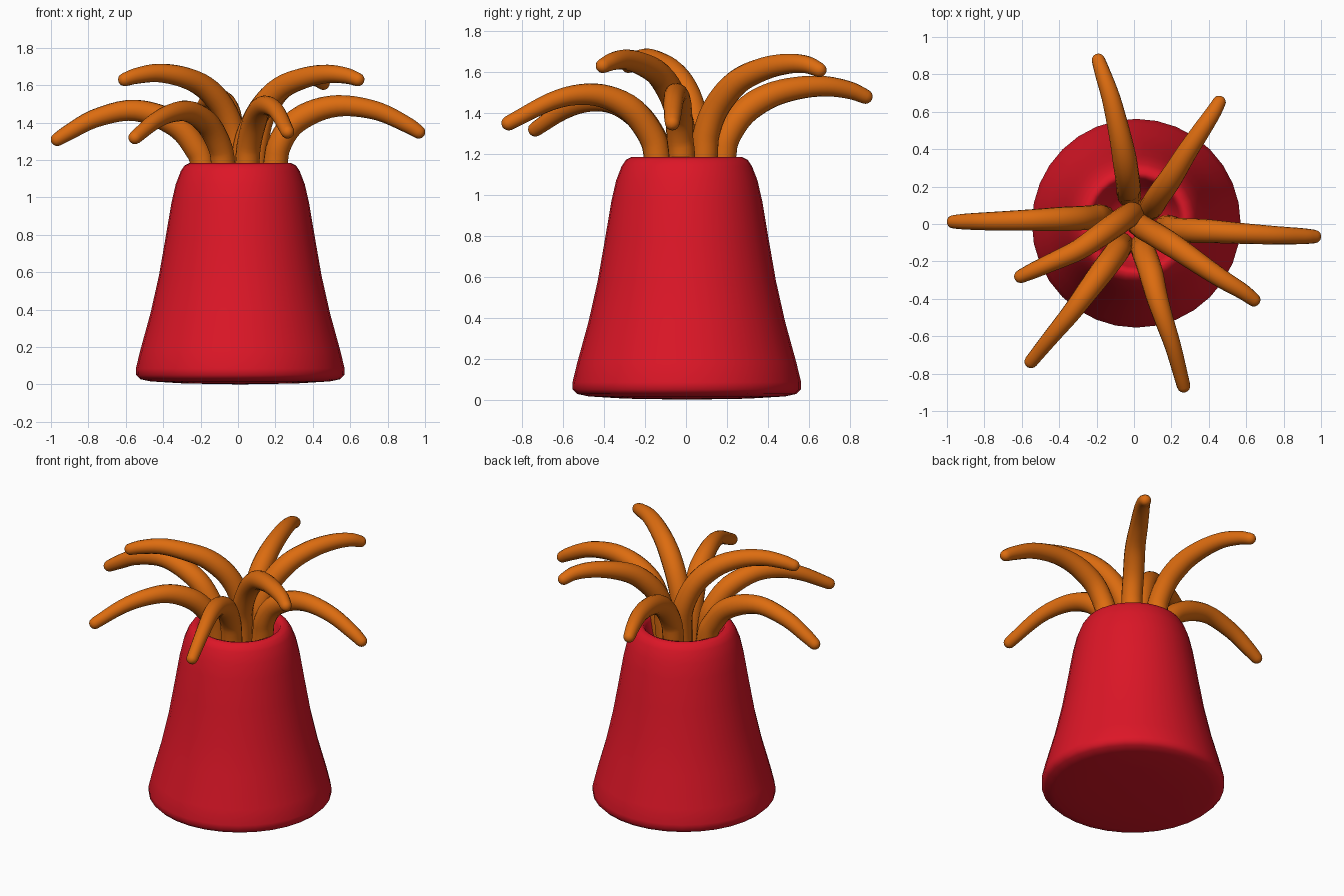
import bpy, bmesh, math
from mathutils import Vector

if "Cube" in bpy.data.objects:
    bpy.data.objects.remove(bpy.data.objects["Cube"])


def material(name, rgb):
    m = bpy.data.materials.new(name)
    m.diffuse_color = (*rgb, 1)
    m.use_nodes = True
    m.node_tree.nodes["Principled BSDF"].inputs["Base Color"].default_value = m.diffuse_color
    return m


RED = material("red", (0.72, 0.008, 0.02))
ORANGE = material("orange", (0.72, 0.15, 0.005))


def smooth_points(pts, steps):
    """Catmull-Rom samples through the given points."""
    p = [2 * pts[0] - pts[1], *pts, 2 * pts[-1] - pts[-2]]
    out = []
    for i in range(1, len(p) - 2):
        a, b, c, d = p[i - 1:i + 3]
        for s in range(steps):
            t = s / steps
            out.append(0.5 * (2 * b + (c - a) * t + (2 * a - 5 * b + 4 * c - d) * t * t
                              + (3 * b - a - 3 * c + d) * t ** 3))
    return out + [pts[-1].copy()]


# Body: lathed column with flared foot, rounded rim and a hollow mouth
def make_body():
    profile = [(0, 0.0), (0.3, 0.005), (0.48, 0.016), (0.535, 0.028), (0.557, 0.05),
               (0.558, 0.085), (0.535, 0.18), (0.48, 0.38), (0.435, 0.58), (0.4, 0.78),
               (0.368, 0.97), (0.345, 1.07), (0.318, 1.14), (0.298, 1.17), (0.27, 1.184),
               (0.25, 1.178), (0.235, 1.15), (0.215, 1.08), (0.16, 0.99), (0.08, 0.95), (0, 0.94)]
    bm = bmesh.new()
    vs = [bm.verts.new((r, 0, z)) for r, z in profile]
    es = [bm.edges.new(e) for e in zip(vs, vs[1:])]
    bmesh.ops.spin(bm, geom=vs + es, cent=(0, 0, 0), axis=(0, 0, 1),
                   angle=math.tau, steps=32, use_duplicate=False)
    bmesh.ops.remove_doubles(bm, verts=bm.verts, dist=1e-4)
    bmesh.ops.recalc_face_normals(bm, faces=bm.faces)
    for f in bm.faces:
        f.smooth = True
    me = bpy.data.meshes.new("body")
    bm.to_mesh(me)
    bm.free()
    me.materials.append(RED)
    ob = bpy.data.objects.new("body", me)
    ob.location = (0.012, 0.004, 0)
    bpy.context.collection.objects.link(ob)


# Tentacle: tapered round tube along a path with a hemispherical tip
def make_tentacle(name, path):
    pts = [Vector(p) for p in path]
    pts.insert(0, Vector((pts[0].x * 0.85, pts[0].y * 0.85, 0.95)))
    pts = smooth_points(pts, 4)
    n = len(pts) - 1
    tip = 0.036
    radii = [0.065 - (0.065 - tip) * max(0, (i / n - 0.45) / 0.55) for i in range(n + 1)]
    end, way = pts[-1].copy(), (pts[-1] - pts[-2]).normalized()
    for a in (25, 45, 62, 76, 86):
        pts.append(end + way * tip * math.sin(math.radians(a)))
        radii.append(tip * math.cos(math.radians(a)))
    cu = bpy.data.curves.new(name, 'CURVE')
    cu.dimensions = '3D'
    cu.bevel_depth = 1.0
    cu.bevel_resolution = 6
    cu.use_fill_caps = True
    sp = cu.splines.new('POLY')
    sp.points.add(len(pts) - 1)
    for q, co, r in zip(sp.points, pts, radii):
        q.co = (*co, 1)
        q.radius = r
    cu.materials.append(ORANGE)
    ob = bpy.data.objects.new(name, cu)
    bpy.context.collection.objects.link(ob)
    bpy.ops.object.select_all(action='DESELECT')
    ob.select_set(True)
    bpy.context.view_layer.objects.active = ob
    bpy.ops.object.convert(target='MESH')
    bpy.ops.object.shade_smooth()


make_body()

# Outer, drooping tentacles
make_tentacle("tentacle_right", [(.2, -.02, 1.18), (.22, -.03, 1.28), (.29, -.035, 1.39),
              (.42, -.04, 1.465), (.57, -.05, 1.49), (.75, -.06, 1.46), (.9, -.065, 1.39), (.965, -.067, 1.35)])
make_tentacle("tentacle_left", [(-.19, .04, 1.18), (-.23, .035, 1.27), (-.31, .03, 1.37),
              (-.44, .025, 1.44), (-.59, .02, 1.465), (-.77, .015, 1.42), (-.9, .013, 1.35), (-.965, .012, 1.31)])
make_tentacle("tentacle_front_left", [(-.08, -.13, 1.18), (-.1, -.16, 1.28), (-.16, -.24, 1.39),
              (-.25, -.36, 1.455), (-.34, -.48, 1.455), (-.44, -.6, 1.41), (-.55, -.735, 1.32)])
make_tentacle("tentacle_front", [(.05, -.14, 1.18), (.06, -.17, 1.29), (.09, -.26, 1.41),
              (.12, -.38, 1.475), (.16, -.51, 1.49), (.21, -.66, 1.455), (.265, -.865, 1.35)])
make_tentacle("tentacle_back", [(-.03, .18, 1.18), (-.03, .2, 1.28), (-.04, .28, 1.4),
              (-.06, .4, 1.48), (-.09, .54, 1.52), (-.125, .68, 1.53), (-.165, .8, 1.51), (-.19, .875, 1.48)])

# Inner, taller tentacles
make_tentacle("tentacle_back_right", [(.09, .09, 1.18), (.1, .1, 1.3), (.13, .15, 1.43),
              (.2, .25, 1.55), (.28, .38, 1.615), (.36, .5, 1.64), (.42, .59, 1.635), (.455, .65, 1.61)])
make_tentacle("tentacle_inner_right", [(.03, 0, 1.18), (.05, -.02, 1.32), (.12, -.06, 1.47),
              (.23, -.13, 1.585), (.36, -.22, 1.64), (.48, -.3, 1.66), (.58, -.36, 1.65), (.64, -.405, 1.63)])
make_tentacle("tentacle_inner_left", [(0, .05, 1.18), (-.02, .05, 1.33), (-.08, .01, 1.48),
              (-.18, -.06, 1.59), (-.3, -.14, 1.645), (-.43, -.2, 1.665), (-.54, -.25, 1.65), (-.605, -.28, 1.63)])
